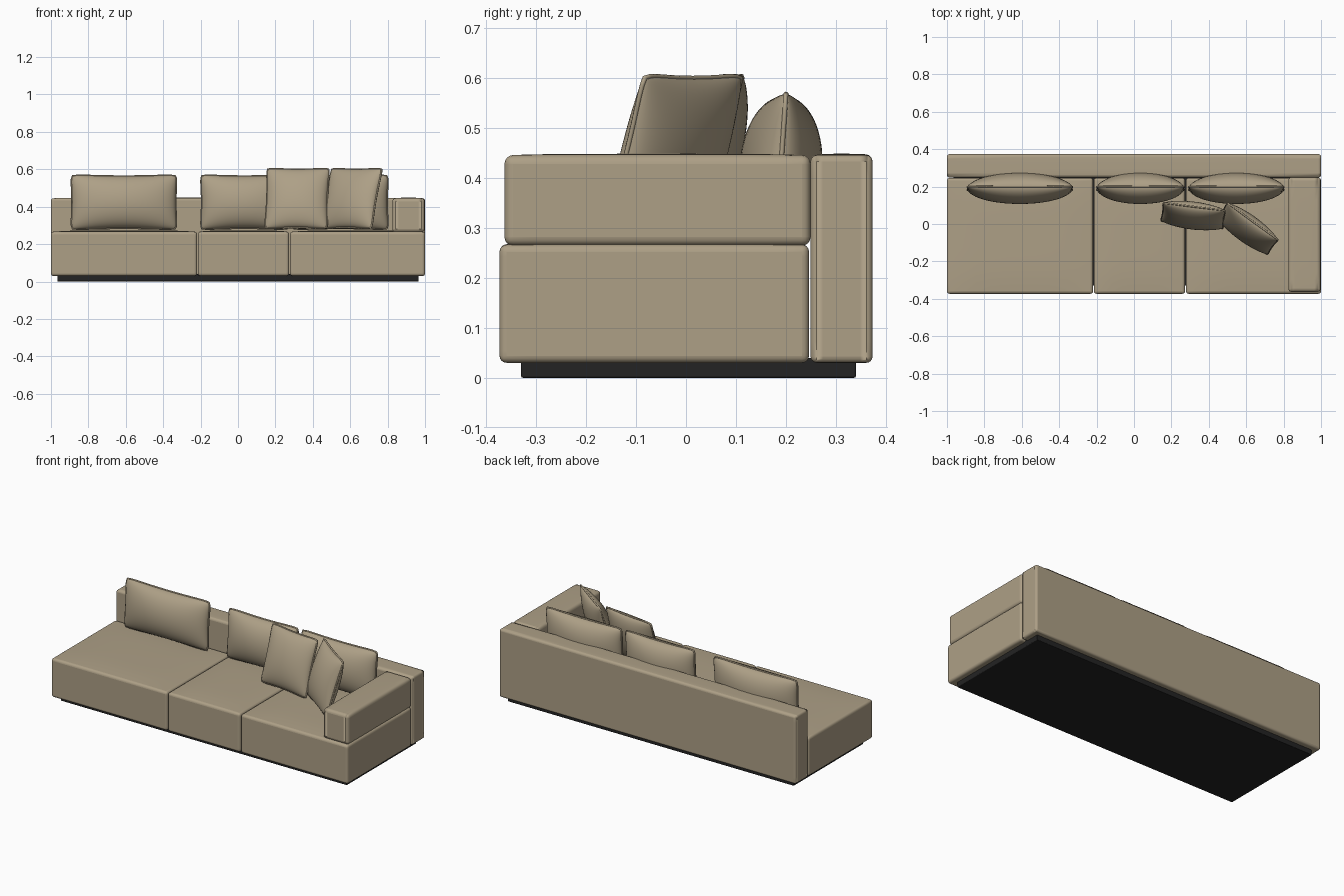
import bpy, bmesh, math
from mathutils import Vector, Matrix

cube = bpy.data.objects.get("Cube")
if cube:
    bpy.data.objects.remove(cube, do_unlink=True)


def material(name, rgb):
    mat = bpy.data.materials.new(name)
    mat.use_nodes = True
    mat.diffuse_color = (*rgb, 1)
    mat.node_tree.nodes["Principled BSDF"].inputs["Base Color"].default_value = (*rgb, 1)
    return mat


FABRIC = material("tan fabric", (0.42, 0.35, 0.24))
BLACK = material("black plinth", (0.017, 0.017, 0.017))


def finish(name, bm, mat, bevel=0):
    mesh = bpy.data.meshes.new(name)
    bm.to_mesh(mesh)
    bm.free()
    mesh.materials.append(mat)
    obj = bpy.data.objects.new(name, mesh)
    bpy.context.collection.objects.link(obj)
    if bevel:
        mod = obj.modifiers.new("soft edges", "BEVEL")
        mod.width = bevel
        mod.segments = 4
        mod.limit_method = "ANGLE"
        mod.angle_limit = math.radians(50)
    for other in bpy.context.selected_objects:
        other.select_set(False)
    bpy.context.view_layer.objects.active = obj
    obj.select_set(True)
    bpy.ops.object.shade_smooth_by_angle(angle=math.radians(40))
    return obj


def block(name, low, high, bevel, mat=FABRIC, crown=0):
    """Upholstered box between two corners, with a slightly domed top."""
    low, high = Vector(low), Vector(high)
    size, mid = high - low, (low + high) / 2
    bm = bmesh.new()
    bmesh.ops.create_cube(bm, size=1)
    if crown:
        bmesh.ops.subdivide_edges(bm, edges=bm.edges[:], cuts=9, use_grid_fill=True)
    for v in bm.verts:
        u, w, top = 2 * v.co.x, 2 * v.co.y, v.co.z > 0.49
        v.co = mid + v.co * size
        if top:
            v.co.z += crown * (1 - u ** 4) * (1 - w ** 4)
    return finish(name, bm, mat, bevel)


def outline(u, v, width, height, pinch):
    """Pillow outline: sides drawn in between rounded corners."""
    soft = 1 - 0.04 * (u * v) ** 8
    x = u * soft * (width / 2 - pinch * (1 - v * v))
    z = v * soft * (height / 2 - pinch * (1 - u * u))
    return x, z


def cushion(name, centre, width, height, depth, turn=0, lean=0, pinch=0.008):
    n = 28
    place = (Matrix.Translation(centre) @ Matrix.Rotation(math.radians(turn), 4, "Z")
             @ Matrix.Rotation(math.radians(-lean), 4, "X"))
    bm = bmesh.new()
    # Two puffed panels joined along the seam
    for side in (-1, 1):
        grid = []
        for i in range(n + 1):
            # Cosine spacing gathers rows near the seam
            u = -math.cos(math.pi * i / n)
            row = []
            for j in range(n + 1):
                v = -math.cos(math.pi * j / n)
                x, z = outline(u, v, width, height, pinch)
                puff = max(0, (1 - u * u) * (1 - v * v)) ** 0.5
                row.append(bm.verts.new((x, side * depth / 2 * puff, z)))
            grid.append(row)
        for i in range(n):
            for j in range(n):
                bm.faces.new((grid[i][j], grid[i + 1][j], grid[i + 1][j + 1], grid[i][j + 1]))
    bmesh.ops.remove_doubles(bm, verts=bm.verts[:], dist=0.00005)
    bmesh.ops.recalc_face_normals(bm, faces=bm.faces[:])
    bm.transform(place)
    finish(name, bm, FABRIC)

    # Piping cord around the seam
    steps = [-1 + 2 * k / 16 for k in range(16)]
    loop = ([(s, -1) for s in steps] + [(1, s) for s in steps]
            + [(-s, 1) for s in steps] + [(-1, -s) for s in steps])
    curve = bpy.data.curves.new(name + "_piping", "CURVE")
    curve.dimensions = "3D"
    curve.bevel_depth = 0.005
    curve.bevel_resolution = 2
    spline = curve.splines.new("POLY")
    spline.points.add(len(loop) - 1)
    spline.use_cyclic_u = True
    for point, (u, v) in zip(spline.points, loop):
        x, z = outline(u, v, width, height, pinch)
        point.co = (*(place @ Vector((x, 0, z))), 1)
    curve.materials.append(FABRIC)
    cord = bpy.data.objects.new(name + "_piping", curve)
    bpy.context.collection.objects.link(cord)
    for other in bpy.context.selected_objects:
        other.select_set(False)
    bpy.context.view_layer.objects.active = cord
    cord.select_set(True)
    bpy.ops.object.convert(target="MESH")


# Frame
block("plinth", (-0.965, -0.33, 0), (0.965, 0.34, 0.04), 0.004, BLACK)
block("backrest", (-1, 0.249, 0.03), (1, 0.373, 0.445), 0.018, crown=0.003)
block("left_armrest", (0.825, -0.363, 0.264), (0.998, 0.249, 0.445), 0.022, crown=0.003)

# Seat modules
for label, x0, x1 in (("right", -1, -0.219), ("middle", -0.215, 0.273), ("left", 0.278, 1)):
    block(label + "_seat", (x0, -0.373, 0.03), (x1, 0.246, 0.266), 0.014, crown=0.008)

# Back cushions
for label, x0, x1 in (("right", -0.9, -0.32), ("middle", -0.207, 0.275), ("left", 0.285, 0.81)):
    cushion(label + "_back_cushion", ((x0 + x1) / 2, 0.19, 0.424), x1 - x0 - 0.01, 0.295, 0.165, lean=4)

# Loose cushions leaning on the back cushions
cushion("square_cushion", (0.316, 0.045, 0.444), 0.34, 0.34, 0.12, turn=-7, lean=17)
cushion("angled_cushion", (0.607, -0.025, 0.444), 0.34, 0.34, 0.12, turn=-36, lean=17)
